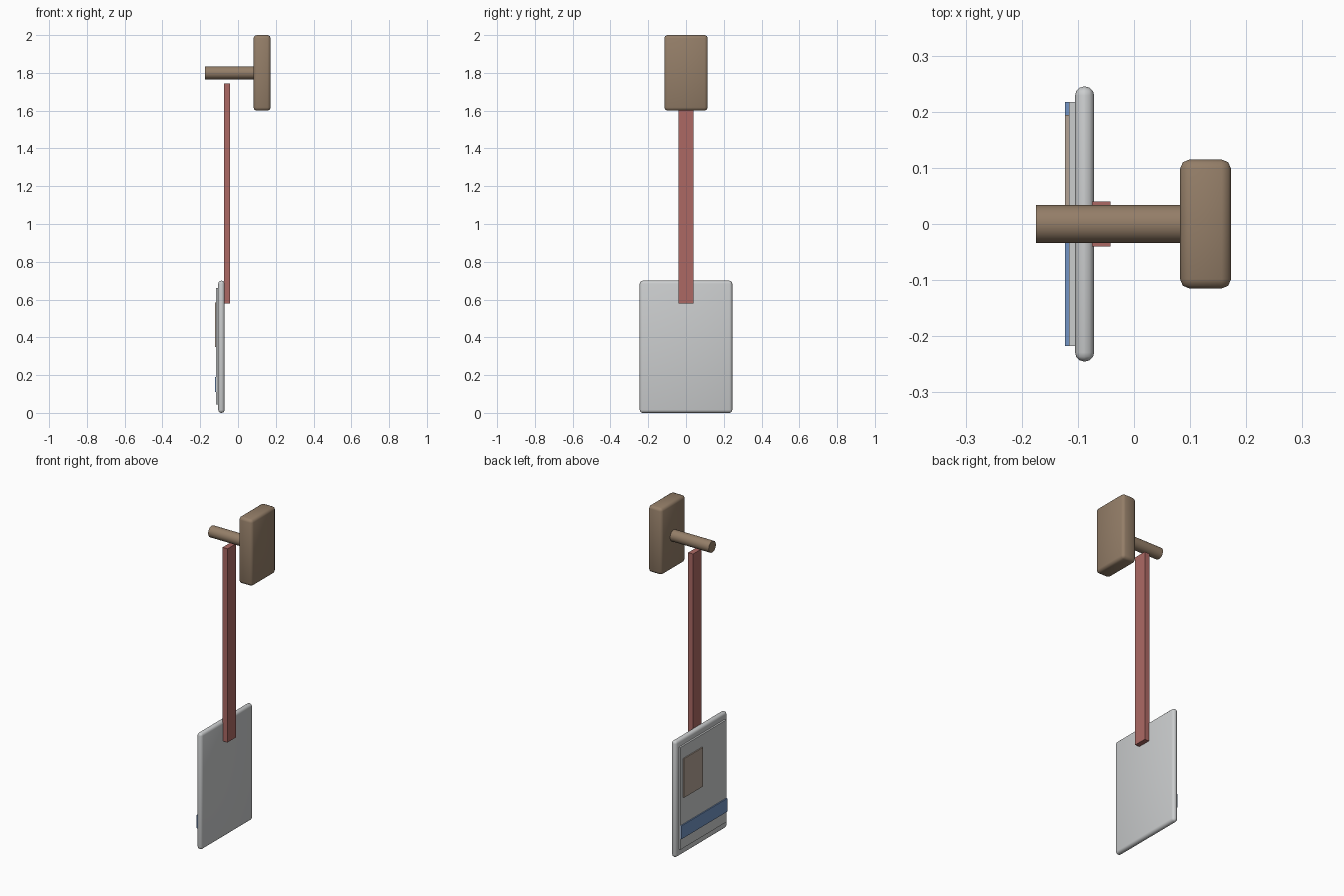
import bpy
import math

cube = bpy.data.objects.get("Cube")
if cube:
    bpy.data.objects.remove(cube, do_unlink=True)


def material(name, rgb):
    """Flat material from 0-255 display values, converted to linear."""
    lin = [((c / 255 + 0.055) / 1.055) ** 2.4 for c in rgb]
    m = bpy.data.materials.new(name)
    m.use_nodes = True
    m.diffuse_color = (*lin, 1)
    m.node_tree.nodes["Principled BSDF"].inputs["Base Color"].default_value = (*lin, 1)
    return m


wood = material("brown wood", (148, 126, 104))
red = material("dusty red", (172, 105, 100))
white = material("light grey", (203, 205, 206))
blue = material("blue", (114, 148, 196))
tan = material("tan", (180, 164, 150))


def box(name, mat, xs, ys, zs, bevel=0, segments=2):
    """Box spanning the given ranges, with optionally rounded edges."""
    spans = (xs, ys, zs)
    bpy.ops.mesh.primitive_cube_add(size=1, location=[(a + b) / 2 for a, b in spans])
    ob = bpy.context.object
    ob.name = name
    ob.scale = [b - a for a, b in spans]
    bpy.ops.object.transform_apply(location=False, rotation=False, scale=True)
    ob.data.materials.append(mat)
    if bevel:
        mod = ob.modifiers.new("rounded edges", "BEVEL")
        mod.width = bevel
        mod.segments = segments
        bpy.ops.object.modifier_apply(modifier=mod.name)
        bpy.ops.object.shade_smooth_by_angle(angle=math.radians(50))
    return ob


# Wall mount and its round peg
box("wall_block", wood, (0.082, 0.173), (-0.115, 0.115), (1.6, 2.0), 0.017, 2)
bpy.ops.mesh.primitive_cylinder_add(vertices=32, radius=0.034, depth=0.27,
                                    location=(-0.04, 0, 1.8),
                                    rotation=(0, math.pi / 2, 0))
peg = bpy.context.object
peg.name = "peg"
peg.data.materials.append(wood)
bpy.ops.object.shade_smooth_by_angle(angle=math.radians(40))

# Hanging strap
box("strap", red, (-0.075, -0.042), (-0.04, 0.04), (0.58, 1.745))

# Card holder with its raised insert
box("card_holder", white, (-0.105, -0.071), (-0.245, 0.245), (0, 0.7), 0.016, 3)
box("card_insert", white, (-0.116, -0.1), (-0.217, 0.217), (0.045, 0.66))

# Printed details on the insert
box("photo_patch", tan, (-0.123, -0.115), (0.015, 0.194), (0.35, 0.585))
box("blue_stripe", blue, (-0.123, -0.115), (-0.217, 0.217), (0.11, 0.19))
